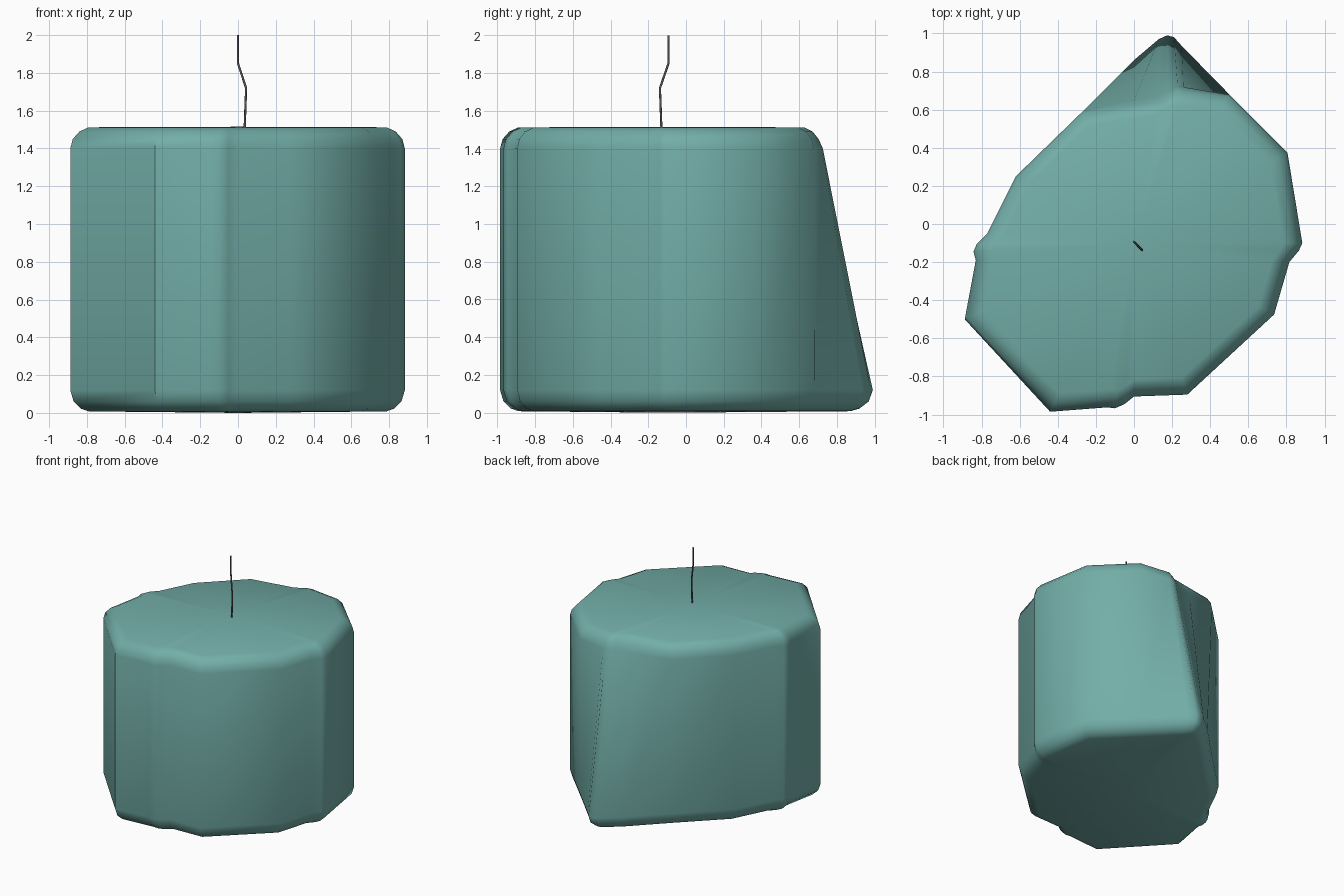
import bpy, bmesh, math

if "Cube" in bpy.data.objects:
    bpy.data.objects.remove(bpy.data.objects["Cube"])


def material(name, rgb):
    m = bpy.data.materials.new(name)
    m.diffuse_color = (*rgb, 1)
    m.use_nodes = True
    m.node_tree.nodes["Principled BSDF"].inputs["Base Color"].default_value = m.diffuse_color
    return m


def shade(obj, angle):
    bpy.ops.object.select_all(action='DESELECT')
    obj.select_set(True)
    bpy.context.view_layer.objects.active = obj
    bpy.ops.object.shade_smooth_by_angle(angle=math.radians(angle))


# irregular faceted outline shared by foot and rim (counter-clockwise from the left)
side = [(-0.62, 0.25), (-0.77, -0.05), (-0.825, -0.105), (-0.842, -0.145), (-0.83, -0.19),
        (-0.888, -0.50), (-0.44, -0.985), (-0.14, -0.962), (-0.10, -0.967), (-0.05, -0.945),
        (0, -0.905), (0.28, -0.895), (0.735, -0.475), (0.815, -0.20), (0.865, -0.14),
        (0.883, -0.10), (0.805, 0.375)]
# sloping back: pointed at the foot, cut back at the rim
back_foot = [(0.50, 0.68), (0.25, 0.935), (0.21, 0.98), (0.175, 0.99), (0.13, 0.97), (0, 0.86), (-0.27, 0.59)]
back_rim = [(0.50, 0.678), (0.26, 0.71), (0.23, 0.715), (0.18, 0.69), (0.13, 0.66), (0, 0.637), (-0.27, 0.59)]
foot, rim = side + back_foot, side + back_rim

# height, inset scale
rings = [(0.008, 0.89), (0.022, 0.935), (0.06, 0.98), (0.12, 1.0),
         (1.40, 1.0), (1.45, 0.985), (1.49, 0.945), (1.512, 0.89)]

# wax body
bm = bmesh.new()
loops = []
for z, s in rings:
    t = min(max((z - 0.12) / 1.33, 0), 1)
    loop = []
    for (ax, ay), (bx, by) in zip(foot, rim):
        x, y = ax + (bx - ax) * t, ay + (by - ay) * t
        loop.append(bm.verts.new((x * s, -0.1 + (y + 0.1) * s, z)))
    loops.append(loop)
n = len(foot)
for a, b in zip(loops, loops[1:]):
    for i in range(n):
        j = (i + 1) % n
        bm.faces.new((a[i], a[j], b[j], b[i]))
for loop, z in ((loops[0], 0.0), (loops[-1], 1.515)):
    c = bm.verts.new((0, -0.1, z))
    for i in range(n):
        bm.faces.new((c, loop[i], loop[(i + 1) % n]))
bmesh.ops.recalc_face_normals(bm, faces=bm.faces)
mesh = bpy.data.meshes.new("wax_body")
bm.to_mesh(mesh)
bm.free()
body = bpy.data.objects.new("wax_body", mesh)
bpy.context.collection.objects.link(body)
mesh.materials.append(material("teal_wax", (0.17, 0.42, 0.39)))
shade(body, 46)

# bent wick
curve = bpy.data.curves.new("wick", 'CURVE')
curve.dimensions = '3D'
curve.bevel_depth = 0.006
curve.bevel_resolution = 1
curve.use_fill_caps = True
path = [(0.035, -0.13, 1.50), (0.043, -0.138, 1.72), (0, -0.093, 1.85), (0, -0.093, 2.0)]
sp = curve.splines.new('POLY')
sp.points.add(len(path) - 1)
for p, co in zip(sp.points, path):
    p.co = (*co, 1)
wick = bpy.data.objects.new("wick", curve)
bpy.context.collection.objects.link(wick)
curve.materials.append(material("dark_wick", (0.12, 0.11, 0.11)))
